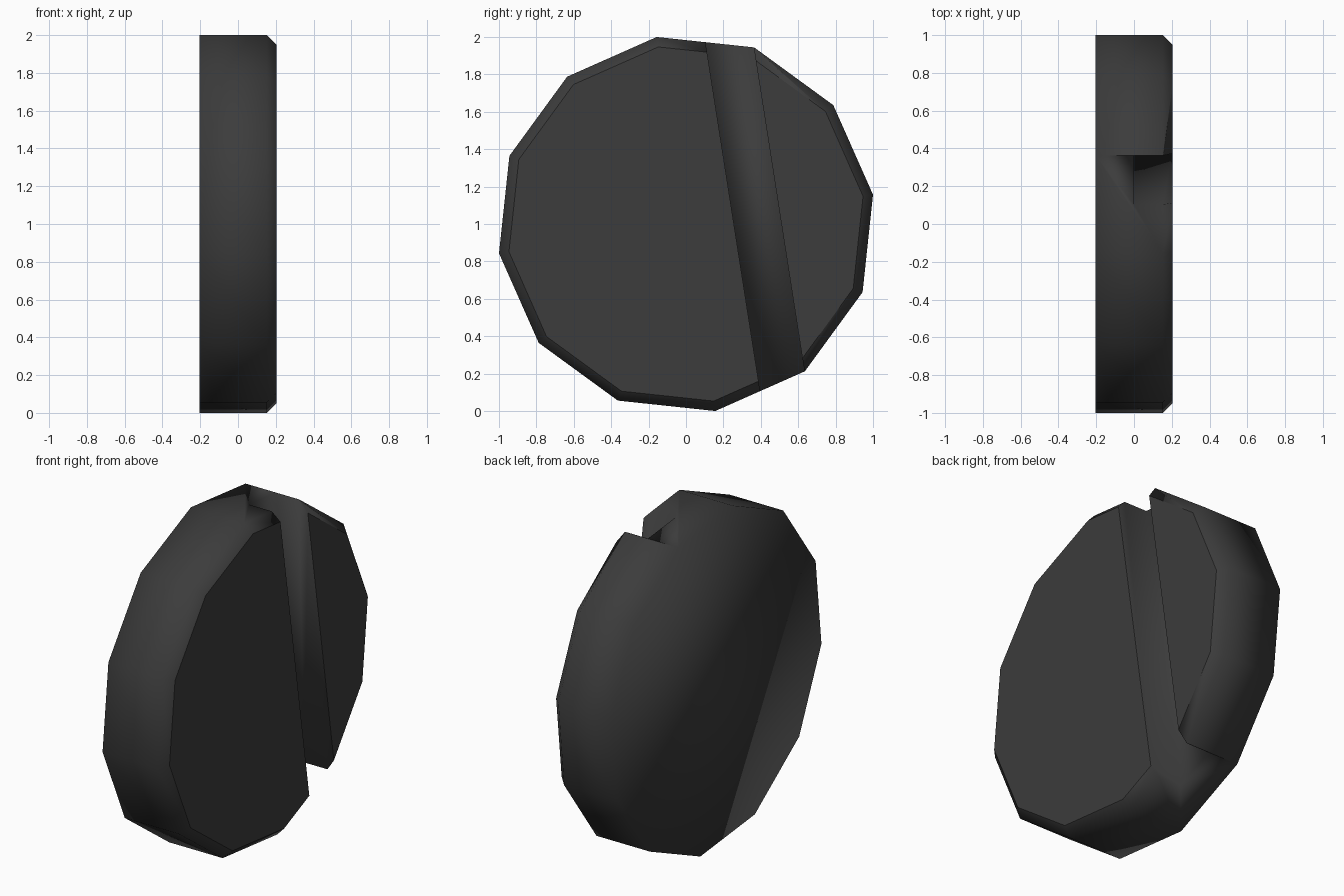
import bpy, bmesh
from math import cos, sin, radians
from mathutils import Matrix, Vector

old = bpy.data.objects.get("Cube")
if old:
    bpy.data.objects.remove(old, do_unlink=True)

SIDES = 12
RADIUS = 1.012
HALF = 0.205              # half thickness
TILT = radians(8.9)       # roll of the disc about x
CHAMFER = 0.052
SLOT = (0.253, 0.504)     # slot edges across the tilted disc

grey = bpy.data.materials.new("dark_grey")
grey.use_nodes = True
colour = (0.045, 0.045, 0.045, 1)
grey.diffuse_color = colour
grey.node_tree.nodes["Principled BSDF"].inputs["Base Color"].default_value = colour


def make_object(name, bm):
    bmesh.ops.recalc_face_normals(bm, faces=bm.faces)
    mesh = bpy.data.meshes.new(name)
    bm.to_mesh(mesh)
    bm.free()
    mesh.materials.append(grey)
    obj = bpy.data.objects.new(name, mesh)
    bpy.context.collection.objects.link(obj)
    return obj


# Twelve-sided disc, extruded along x, with one chamfered rim
bm = bmesh.new()
angles = [TILT + radians(360 / SIDES) * i for i in range(SIDES)]
ring = [bm.verts.new((-HALF, RADIUS * cos(a), 1 + RADIUS * sin(a))) for a in angles]
back = bm.faces.new(ring)
extruded = bmesh.ops.extrude_face_region(bm, geom=[back], use_keep_orig=True)
front_verts = [g for g in extruded["geom"] if isinstance(g, bmesh.types.BMVert)]
bmesh.ops.translate(bm, verts=front_verts, vec=(2 * HALF, 0, 0))
bmesh.ops.recalc_face_normals(bm, faces=bm.faces)
rim = [e for e in bm.edges if all(v.co.x > 0 for v in e.verts)]
bmesh.ops.bevel(bm, geom=rim, offset=CHAMFER, segments=1, affect='EDGES')
disc = make_object("slotted_disc", bm)

# Box that cuts the off-centre slot down to mid thickness
bm = bmesh.new()
bmesh.ops.create_cube(bm, size=1)
bmesh.ops.scale(bm, vec=(0.4, SLOT[1] - SLOT[0], 3), verts=bm.verts)
bmesh.ops.translate(bm, vec=(0.2, sum(SLOT) / 2, 0), verts=bm.verts)
bmesh.ops.rotate(bm, cent=(0, 0, 0), matrix=Matrix.Rotation(TILT, 3, 'X'), verts=bm.verts)
bmesh.ops.translate(bm, vec=(0, 0, 1), verts=bm.verts)
cutter = make_object("slot_cutter", bm)
cutter.hide_render = True

cut = disc.modifiers.new("slot", 'BOOLEAN')
cut.operation = 'DIFFERENCE'
cut.solver = 'EXACT'
cut.object = cutter
bpy.context.view_layer.objects.active = disc
bpy.ops.object.modifier_apply(modifier=cut.name)
bpy.data.objects.remove(cutter, do_unlink=True)

# Soft rim and slot, with a crisp border around the flat slotted side
bm = bmesh.new()
bm.from_mesh(disc.data)
for face in bm.faces:
    face.smooth = True
    face.material_index = 0
for edge in bm.edges:
    edge.smooth = not any(f.normal.dot(Vector((1, 0, 0))) > 0.99
                          and f.calc_center_median().x > 0.1
                          for f in edge.link_faces)
bm.to_mesh(disc.data)
bm.free()
